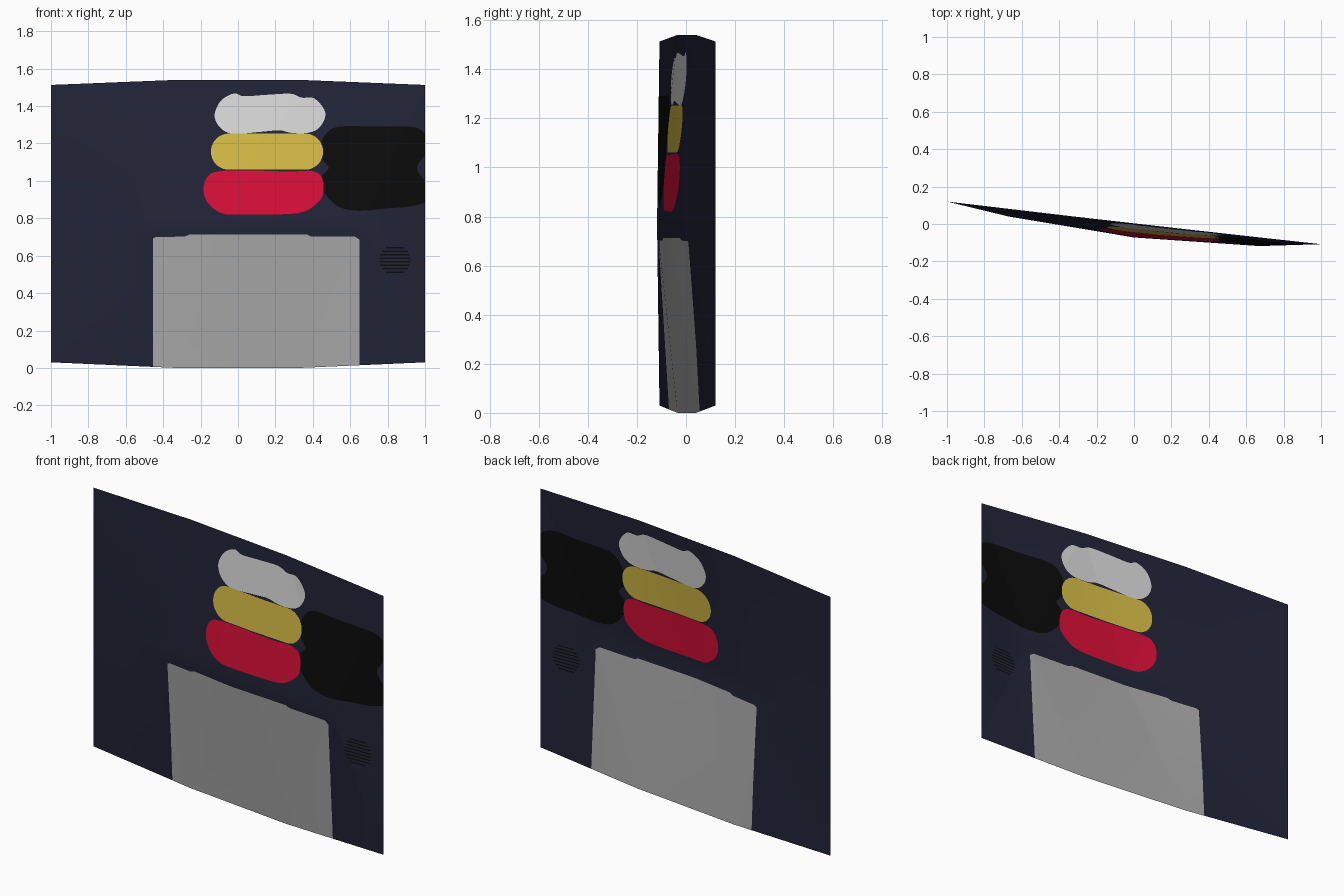
import bpy, math
from mathutils import Vector
from mathutils.geometry import delaunay_2d_cdt, barycentric_transform, intersect_point_tri_2d

if "Cube" in bpy.data.objects:
    bpy.data.objects.remove(bpy.data.objects["Cube"])

# Colours (sRGB hex turned into linear values)
def material(name, code):
    def lin(c):
        return c / 12.92 if c <= 0.04045 else ((c + 0.055) / 1.055) ** 2.4
    m = bpy.data.materials.new(name)
    m.diffuse_color = [lin(int(code[i:i + 2], 16) / 255) for i in (0, 2, 4)] + [1]
    m.use_nodes = True
    m.node_tree.nodes["Principled BSDF"].inputs["Base Color"].default_value = m.diffuse_color
    return m

MATS = [material(*p) for p in (("navy", "222337"), ("black", "0b0b0b"), ("light_grey", "a9a9a9"),
                               ("white", "d8d8d8"), ("yellow", "d5bc46"), ("red", "d80f38"))]

# Shallow faceted sheet: straight slanted ends, bulging forward in the middle
V = [Vector(p) for p in (
    (-1, .12, .03), (-.33, .041, 0), (.33, -.034, 0), (1, -.108, .03),
    (-.67, .04, .77), (0, -.072, .77), (.67, -.118, .77),
    (-1, .12, 1.513), (-.33, .041, 1.54), (.33, -.034, 1.54), (1, -.108, 1.513))]
TRIS = [(0, 1, 4), (1, 5, 4), (1, 2, 5), (2, 6, 5), (2, 3, 6), (3, 10, 6),
        (10, 9, 6), (9, 5, 6), (9, 8, 5), (8, 4, 5), (8, 7, 4), (7, 0, 4)]
flat = lambda p: Vector((p[0], p[2]))

def on_sheet(p):
    for t in TRIS:
        a, b, c = (V[i] for i in t)
        if intersect_point_tri_2d(p, flat(a), flat(b), flat(c)):
            return t
    return None

def depth(p):
    # Nearest facet catches points lying exactly on a border
    t = on_sheet(p) or on_sheet(p + (Vector((0, .77)) - p) * 1e-4) or TRIS[0]
    tri = [V[i] for i in t]
    fl = [Vector((v.x, v.z, 0)) for v in tri]
    return barycentric_transform(Vector((p.x, p.y, 0)), *fl, *tri).y

# Outline helpers, all in the x-z plane
def rounded(x0, x1, z0, z1, r, n=10):
    pts = []
    for k, (cx, cz) in enumerate(((x1 - r, z1 - r), (x0 + r, z1 - r), (x0 + r, z0 + r), (x1 - r, z0 + r))):
        for i in range(n + 1):
            a = math.pi / 2 * (k + i / n)
            pts.append((cx + r * math.cos(a), cz + r * math.sin(a)))
    return pts

def smooth(ctrl, n=5):
    # Closed Catmull-Rom curve
    out, m = [], len(ctrl)
    c = [Vector(p) for p in ctrl]
    for i in range(m):
        p0, p1, p2, p3 = c[i - 1], c[i], c[(i + 1) % m], c[(i + 2) % m]
        for j in range(n):
            t = j / n
            out.append(.5 * (2 * p1 + (p2 - p0) * t + (2 * p0 - 5 * p1 + 4 * p2 - p3) * t * t
                             + (3 * p1 - p0 - 3 * p2 + p3) * t ** 3))
    return out

# Painted areas, the later ones covering the earlier ones
AREAS = [
    # dark patch at the side, with two small notches
    (1, smooth([(.54, 1.29), (.47, 1.25), (.44, 1.18), (.445, 1.12), (.485, 1.07), (.445, 1.02),
                (.45, .96), (.49, .9), (.55, .857), (.65, .84), (.8, .853), (.93, .865), (1.02, .9),
                (1.03, .98), (.99, 1.01), (.957, 1.07), (.99, 1.125), (1.03, 1.17), (1.0, 1.25),
                (.93, 1.289), (.74, 1.29)])),
    # board at the bottom
    (2, [(-.455, -.05), (.65, -.05), (.65, .685), (.625, .702), (.39, .703), (.37, .713),
         (-.26, .713), (-.285, .702), (-.44, .7), (-.455, .692)]),
    # three stacked blobs
    (3, smooth([(-.125, 1.355), (-.09, 1.43), (-.02, 1.468), (.03, 1.453), (.15, 1.46), (.28, 1.466),
                (.34, 1.445), (.41, 1.44), (.467, 1.365), (.44, 1.29), (.38, 1.258), (.29, 1.256),
                (.22, 1.27), (.12, 1.262), (-.03, 1.252), (-.1, 1.29)])),
    (4, rounded(-.145, .455, 1.06, 1.253, .096)),
    (5, smooth([(-.185, .95), (-.165, 1.02), (-.1, 1.052), (.1, 1.055), (.27, 1.05), (.4, 1.052),
                (.452, 1.01), (.452, .92), (.41, .87), (.35, .835), (.25, .822), (0, .82),
                (-.09, .828), (-.16, .88)])),
]
# round patch of fine stripes
for i in range(8):
    z = (i - 3.5) * .0187
    h = math.sqrt(.083 ** 2 - z * z)
    AREAS.append((1, [(.84 - h, .577 + z - .003), (.84 + h, .577 + z - .003),
                      (.84 + h, .577 + z + .003), (.84 - h, .577 + z + .003)]))

def inside(p, poly):
    hit = False
    for a, b in zip(poly, list(poly[1:]) + [poly[0]]):
        if (a[1] > p.y) != (b[1] > p.y) and p.x < (b[0] - a[0]) * (p.y - a[1]) / (b[1] - a[1]) + a[0]:
            hit = not hit
    return hit

# Cut the sheet along its folds and all painted outlines
pts = [flat(v) for v in V]
edges = list({tuple(sorted((t[i], t[i - 1]))) for t in TRIS for i in range(3)})
for _, poly in AREAS:
    s, n = len(pts), len(poly)
    pts += [Vector(p) for p in poly]
    edges += [(s + i, s + (i + 1) % n) for i in range(n)]
res = delaunay_2d_cdt(pts, edges, [], 0, 1e-5)
cv, cf = res[0], res[2]

faces, colours = [], []
for f in cf:
    mid = sum((cv[i] for i in f), Vector((0, 0))) / len(f)
    if on_sheet(mid):
        faces.append(list(f))
        colours.append(next((m for m, poly in reversed(AREAS) if inside(mid, poly)), 0))
used = sorted({i for f in faces for i in f})
index = {v: i for i, v in enumerate(used)}
mesh = bpy.data.meshes.new("painted_sheet")
mesh.from_pydata([(cv[i].x, depth(cv[i]), cv[i].y) for i in used], [],
                 [[index[i] for i in f] for f in faces])
for m in MATS:
    mesh.materials.append(m)
for p, c in zip(mesh.polygons, colours):
    p.material_index = c
    p.use_smooth = True
mesh.update()
sheet = bpy.data.objects.new("painted_sheet", mesh)
bpy.context.collection.objects.link(sheet)
